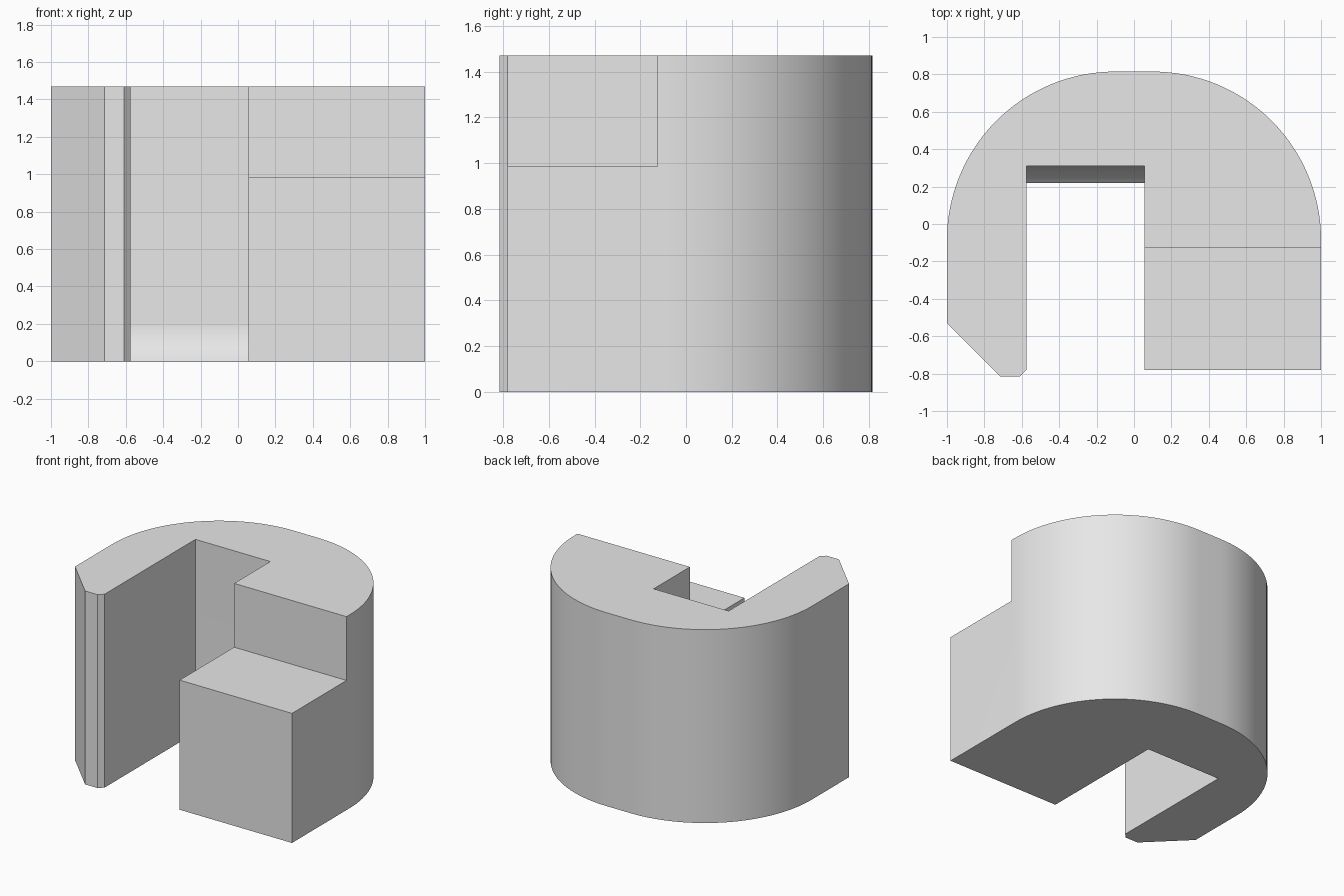
import bpy, bmesh
from math import sin, cos, pi, radians
from mathutils import Vector

if "Cube" in bpy.data.objects:
    bpy.data.objects.remove(bpy.data.objects["Cube"], do_unlink=True)

HEIGHT = 1.47
SLOT_LEFT, SLOT_RIGHT, SLOT_BACK = -0.575, 0.055, 0.31

grey = bpy.data.materials.new("plain grey")
grey.use_nodes = True
grey.diffuse_color = (0.8, 0.8, 0.8, 1)
grey.node_tree.nodes["Principled BSDF"].inputs["Base Color"].default_value = (0.8, 0.8, 0.8, 1)


def prism(name, outline, direction):
    """Extrude a closed outline of 3D points along a direction."""
    bm = bmesh.new()
    face = bm.faces.new([bm.verts.new(p) for p in outline])
    moved = bmesh.ops.extrude_face_region(bm, geom=[face], use_keep_orig=True)["geom"]
    verts = [v for v in moved if isinstance(v, bmesh.types.BMVert)]
    bmesh.ops.translate(bm, verts=verts, vec=Vector(direction))
    bmesh.ops.recalc_face_normals(bm, faces=bm.faces)
    mesh = bpy.data.meshes.new(name)
    bm.to_mesh(mesh)
    bm.free()
    obj = bpy.data.objects.new(name, mesh)
    bpy.context.collection.objects.link(obj)
    mesh.materials.append(grey)
    return obj


def arc(cx, cy, radius, start, end, steps):
    angles = [start + (end - start) * i / steps for i in range(steps + 1)]
    return [(cx + radius * cos(a), cy + radius * sin(a)) for a in angles]


def cut(target, cutter):
    cutter.hide_render = True
    mod = target.modifiers.new("cut", 'BOOLEAN')
    mod.operation = 'DIFFERENCE'
    mod.solver = 'EXACT'
    mod.object = cutter
    bpy.context.view_layer.objects.active = target
    bpy.ops.object.modifier_apply(modifier=mod.name)
    bpy.data.objects.remove(cutter, do_unlink=True)


# Body: rounded back, chamfered tip on the right arm, square left arm
plan = arc(0.1, -0.085, 0.9, 0, pi / 2, 32) + arc(-0.1, -0.085, 0.9, pi / 2, pi, 32)
plan += [(-1, -0.53), (-0.715, -0.815), (-0.61, -0.815), (-0.545, -0.75),
         (0, -0.75), (0, -0.78), (1, -0.78)]
body = prism("rounded_body", [(x, y, 0) for x, y in plan], (0, 0, HEIGHT))

# Slot between the arms, its back wall flaring forward at the foot
flare = arc(0.02, 0.21, 0.29, 0, -radians(46.4), 12)
side = [(-2, -1), (-2, 2), (SLOT_BACK, 2)] + flare + [(0.1, -0.1), (0.1, -1)]
slot = prism("slot_cutter", [(SLOT_LEFT, y, z) for y, z in side],
             (SLOT_RIGHT - SLOT_LEFT, 0, 0))
cut(body, slot)

# Lowered step on the left arm
step = [(-2, 0.985), (-0.125, 0.985), (-0.125, 2), (-2, 2)]
cut(body, prism("step_cutter", [(-0.2, y, z) for y, z in step], (2, 0, 0)))

bpy.ops.object.select_all(action='DESELECT')
body.select_set(True)
bpy.context.view_layer.objects.active = body
bpy.ops.object.shade_smooth_by_angle(angle=radians(30))
